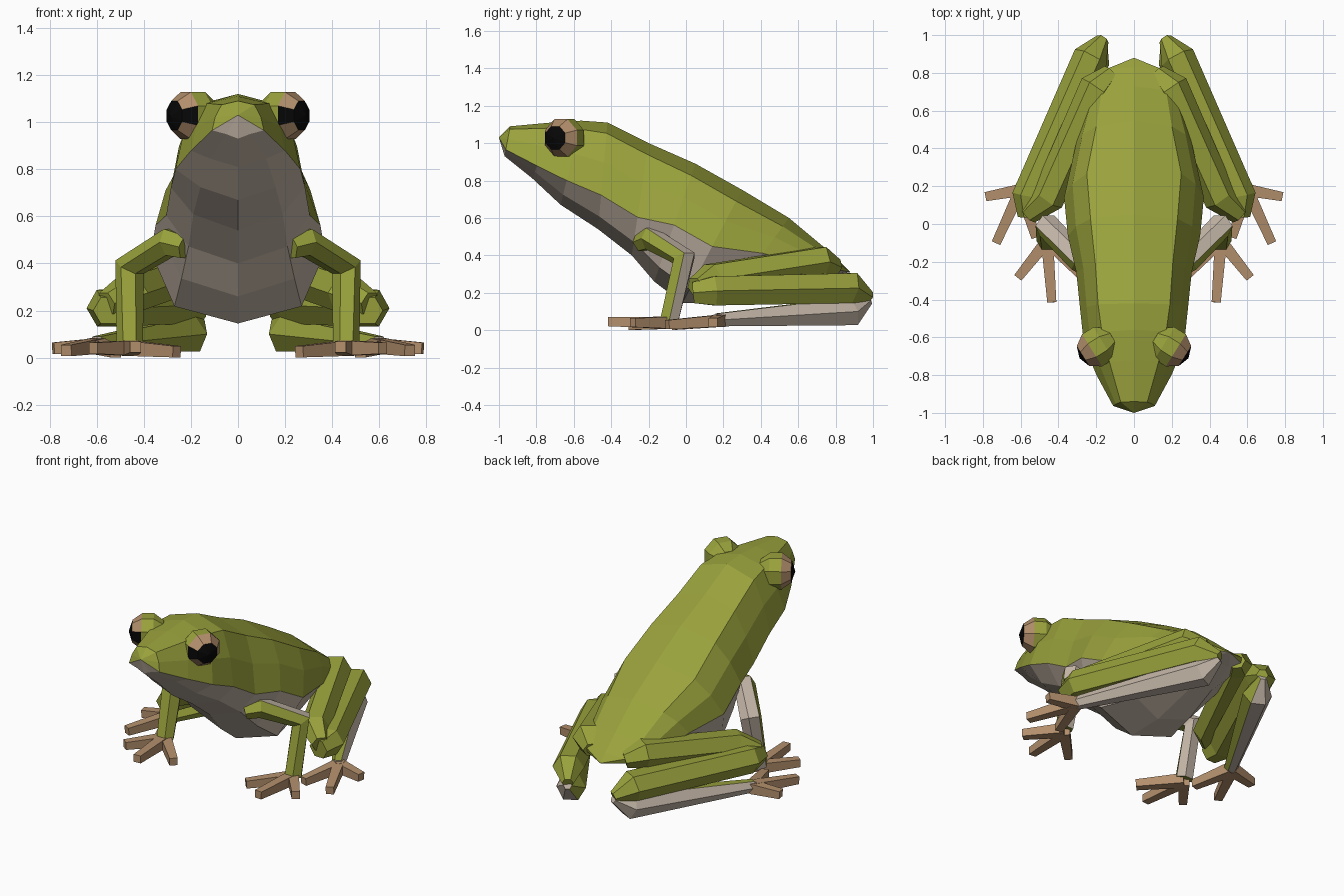
import bpy, bmesh, math
from mathutils import Vector, Matrix

if "Cube" in bpy.data.objects:
    bpy.data.objects.remove(bpy.data.objects["Cube"])


def material(name, rgb):
    m = bpy.data.materials.new(name)
    m.diffuse_color = (*rgb, 1)
    m.use_nodes = True
    m.node_tree.nodes["Principled BSDF"].inputs["Base Color"].default_value = m.diffuse_color
    return m


MATS = [material("leaf green", (0.32, 0.36, 0.045)),
        material("belly beige", (0.55, 0.465, 0.385)),
        material("toe brown", (0.45, 0.275, 0.15)),
        material("pupil black", (0.002, 0.002, 0.002))]
GREEN, BEIGE, BROWN, BLACK = range(4)


def finish(bm, name, rule=None, mirror=True):
    """Turn a bmesh into an object; rule(face) picks the colour."""
    bm.normal_update()
    bmesh.ops.recalc_face_normals(bm, faces=bm.faces)
    bm.normal_update()
    if rule:
        for f in bm.faces:
            f.material_index = rule(f)
    me = bpy.data.meshes.new(name)
    bm.to_mesh(me)
    bm.free()
    for m in MATS:
        me.materials.append(m)
    ob = bpy.data.objects.new(name, me)
    bpy.context.collection.objects.link(ob)
    if mirror:
        ob.modifiers.new("both sides", 'MIRROR')
    return ob


def tube(bm, path, sides=6, turn=0.0, flat=1.0):
    """Faceted limb through (x, y, z, radius) points with capped ends."""
    pts = [Vector(p[:3]) for p in path]
    rings = []
    for i, p in enumerate(pts):
        d = Vector()
        if i > 0:
            d += (p - pts[i - 1]).normalized()
        if i < len(pts) - 1:
            d += (pts[i + 1] - p).normalized()
        d.normalize()
        ref = Vector((0, 0, 1)) if abs(d.z) < 0.75 else Vector((0, -1, 0))
        u = d.cross(ref).normalized()
        w = u.cross(d)
        ring = []
        for k in range(sides):
            a = turn + k * math.tau / sides
            ring.append(bm.verts.new(p + path[i][3] * (u * math.cos(a) + w * math.sin(a) * flat)))
        # keep ring start aligned with the previous ring
        if rings:
            prev = rings[-1]
            best = min(range(sides), key=lambda s: sum(
                (ring[(k + s) % sides].co - prev[k].co).length for k in range(sides)))
            ring = ring[best:] + ring[:best]
        rings.append(ring)
    for a, b in zip(rings, rings[1:]):
        for k in range(sides):
            n = (k + 1) % sides
            bm.faces.new((a[k], a[n], b[n], b[k]))
    bm.faces.new(rings[0])
    bm.faces.new(rings[-1])


# Body: slanted sections (top y,z / bottom y,z / colour line / ridge, side, belly half widths)
SECTIONS = [
    (-0.94, 1.09, -0.97, 0.93, 0.78, 0.07, 0.11, 0.05),
    (-0.72, 1.11, -0.82, 0.81, 0.77, 0.13, 0.20, 0.12),
    (-0.56, 1.12, -0.67, 0.67, 0.71, 0.17, 0.265, 0.16),
    (-0.42, 1.11, -0.47, 0.54, 0.68, 0.19, 0.285, 0.19),
    (-0.20, 1.00, -0.29, 0.40, 0.66, 0.205, 0.305, 0.21),
    (0.05, 0.89, -0.17, 0.26, 0.52, 0.23, 0.35, 0.24),
    (0.30, 0.75, -0.02, 0.145, 0.50, 0.25, 0.37, 0.27),
    (0.55, 0.60, 0.22, 0.15, 0.42, 0.20, 0.31, 0.20),
    (0.73, 0.45, 0.52, 0.23, 0.45, 0.17, 0.25, 0.14),
    (0.83, 0.36, 0.76, 0.29, 0.50, 0.14, 0.18, 0.09),
]
bm = bmesh.new()
rings = []
for yt, zt, yb, zb, line, wr, ws, wl in SECTIONS:
    half = [(0, 0), (wr, 0.10), (ws * 0.88, line * 0.55), (ws, line), (wl, 0.88), (0, 1)]
    loop = half + [(-x, t) for x, t in half[4:0:-1]]
    rings.append([bm.verts.new((x, yt + (yb - yt) * t, zt + (zb - zt) * t)) for x, t in loop])


def body_face(verts, k):
    bm.faces.new(verts).material_index = BEIGE if 3 <= k <= 6 else GREEN


for a, b in zip(rings, rings[1:]):
    for k in range(10):
        n = (k + 1) % 10
        body_face((a[k], a[n], b[n], b[k]), k)
nose = bm.verts.new((0, -1.0, 1.03))
tail = bm.verts.new((0, 0.88, 0.31))
for k in range(10):
    n = (k + 1) % 10
    body_face((rings[0][k], rings[0][n], nose), k)
    body_face((rings[-1][k], rings[-1][n], tail), k)
finish(bm, "body", mirror=False)

# Eyes: faceted balls with a pupil facing out and stretched to the front
LOOK = Vector((0.85, -0.53, 0.0)).normalized()
bm = bmesh.new()
bmesh.ops.create_uvsphere(bm, u_segments=8, v_segments=5, radius=0.114)
turn = LOOK.to_track_quat('Z', 'Y').to_matrix() @ Matrix.Rotation(math.pi / 8, 3, 'Z')
for v in bm.verts:
    v.co = turn @ v.co + Vector((0.192, -0.65, 1.028))


def eye_rule(f):
    n = f.normal
    d = n.dot(LOOK)
    if d > 0.8 or (d > 0.3 and n.y < -0.7 and abs(n.z) < 0.2):
        return BLACK
    return BROWN if d > 0.3 else GREEN


finish(bm, "eye", eye_rule)

# Front legs: green in front, pale behind
bm = bmesh.new()
tube(bm, [(0.22, -0.24, 0.47, 0.055), (0.29, -0.19, 0.49, 0.065),
          (0.46, -0.01, 0.385, 0.067), (0.46, -0.09, 0.05, 0.056)])
finish(bm, "front_leg", lambda f: BEIGE if f.normal.y > 0.1 else GREEN)

# Hind legs: thigh, shin folded back, then the long foot forward
bm = bmesh.new()
tube(bm, [(0.12, 0.80, 0.335, 0.05), (0.20, 0.72, 0.365, 0.092),
          (0.455, 0.14, 0.275, 0.09), (0.56, 0.05, 0.23, 0.055)])
finish(bm, "thigh")
bm = bmesh.new()
tube(bm, [(0.55, 0.04, 0.20, 0.065), (0.555, 0.15, 0.21, 0.09),
          (0.23, 0.88, 0.225, 0.094), (0.165, 0.98, 0.175, 0.035)])
finish(bm, "shin")
bm = bmesh.new()
tube(bm, [(0.165, 0.98, 0.16, 0.025), (0.21, 0.88, 0.10, 0.088),
          (0.60, 0.17, 0.055, 0.04)])
finish(bm, "lower_hind_leg",
       lambda f: BEIGE if f.normal.x > 0.15 or f.normal.z < -0.6 or f.normal.y > 0.6 else GREEN)


# Feet: three spread square toes each
def foot(name, root, tips):
    bm = bmesh.new()
    for x, y, z in tips:
        tube(bm, [(*root, 0.046), (x, y, z, 0.034)], sides=4, turn=math.pi / 4)
    finish(bm, name, lambda f: BROWN)


foot("front_foot", (0.46, -0.09, 0.04),
     [(0.615, -0.285, 0.04), (0.435, -0.415, 0.045), (0.26, -0.29, 0.025)])
foot("hind_foot", (0.60, 0.18, 0.05),
     [(0.785, 0.145, 0.04), (0.73, -0.10, 0.03), (0.52, -0.07, 0.025)])
